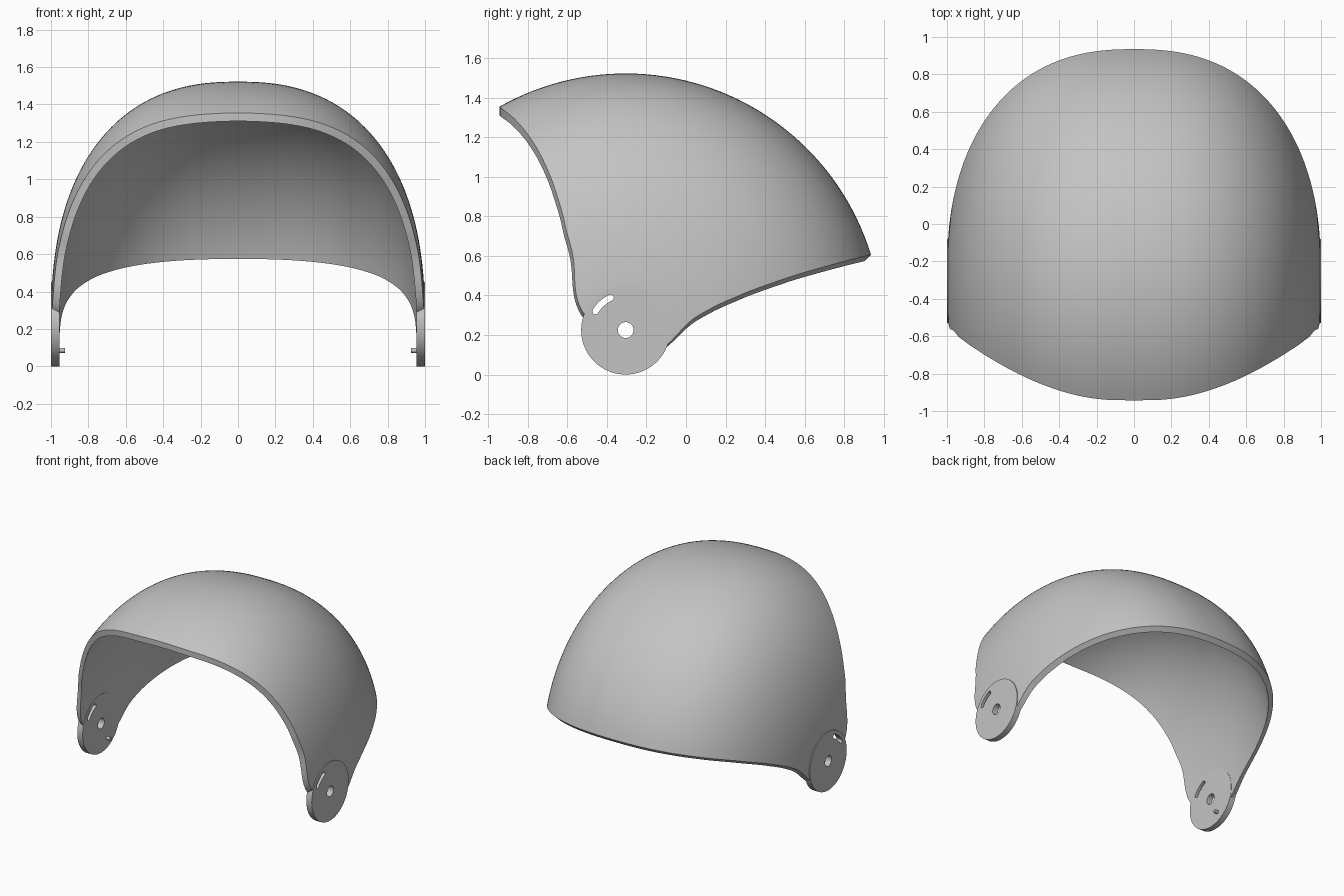
import bpy, bmesh, math

if "Cube" in bpy.data.objects:
    bpy.data.objects.remove(bpy.data.objects["Cube"])

PIVOT_Y, PIVOT_Z = -0.305, 0.225   # hinge axis, also the axis of the dome
RADIUS, POWER = 1.297, 2.4         # dome radius and squareness of its section
THICK, FLARE = 0.038, 0.022        # wall thickness, lean of the rim faces
START = 0.205                      # the wall begins inside the hinge discs

grey = bpy.data.materials.new("shell_grey")
grey.use_nodes = True
grey.diffuse_color = (0.55, 0.55, 0.55, 1)
grey.node_tree.nodes["Principled BSDF"].inputs["Base Color"].default_value = grey.diffuse_color


def finish(name, bm, angle=35):
    bmesh.ops.recalc_face_normals(bm, faces=bm.faces[:])
    mesh = bpy.data.meshes.new(name)
    bm.to_mesh(mesh)
    bm.free()
    mesh.materials.append(grey)
    obj = bpy.data.objects.new(name, mesh)
    bpy.context.collection.objects.link(obj)
    bpy.ops.object.select_all(action="DESELECT")
    obj.select_set(True)
    bpy.context.view_layer.objects.active = obj
    bpy.ops.object.shade_smooth_by_angle(angle=math.radians(angle))
    return obj


def polar(points):
    """Side-profile points as (distance, angle) about the hinge axis."""
    return [(math.hypot(y - PIVOT_Y, z - PIVOT_Z), math.atan2(z - PIVOT_Z, y - PIVOT_Y))
            for y, z in points]


def smooth_lookup(table, r):
    """Cubic interpolation of the angle at distance r."""
    if r <= table[0][0]:
        return table[0][1]
    if r >= table[-1][0]:
        return table[-1][1]

    def slope(i):
        a, b = table[max(i - 1, 0)], table[min(i + 1, len(table) - 1)]
        return (b[1] - a[1]) / (b[0] - a[0])

    i = max(k for k in range(len(table) - 1) if table[k][0] <= r)
    (r0, a0), (r1, a1) = table[i], table[i + 1]
    h = r1 - r0
    t = (r - r0) / h
    return ((2*t**3 - 3*t**2 + 1) * a0 + (t**3 - 2*t**2 + t) * h * slope(i)
            + (3*t**2 - 2*t**3) * a1 + (t**3 - t**2) * h * slope(i + 1))


# Side profiles of the two rims, from the hinge outwards
front_rim = polar([(-0.51, 0.30), (-0.565, 0.54), (-0.61, 0.75), (-0.66, 0.93),
                   (-0.72, 1.08), (-0.79, 1.20), (-0.87, 1.295), (-0.94, 1.35)])
back_rim = polar([(-0.11, 0.12), (-0.08, 0.165), (0, 0.25), (0.1, 0.32),
                  (0.27, 0.40), (0.5, 0.485), (0.7, 0.545), (0.94, 0.607)])


# Dome shell: strips around the hinge axis, swept from one side to the other
def build_shell():
    bm = bmesh.new()
    rows, cols = 160, 48
    phi0 = math.asin((START / RADIUS) ** (POWER / 2))
    rings = []
    for i in range(rows + 1):
        phi = phi0 + (math.pi - 2 * phi0) * i / rows
        c = math.cos(phi)
        x = math.copysign(abs(c) ** (2 / POWER), c)
        r = RADIUS * math.sin(phi) ** (2 / POWER)
        nx = math.copysign(abs(x) ** (POWER - 1), x)
        nr = (r / RADIUS) ** (POWER - 1) / RADIUS
        length = math.hypot(nx, nr)
        first, last = smooth_lookup(front_rim, r), smooth_lookup(back_rim, r)
        layers = []
        for depth, lean in ((0, 0), (THICK, FLARE / r)):
            px, pr = x - depth * nx / length, r - depth * nr / length
            a, b = first + lean, last - lean
            angles = [a + (b - a) * j / cols for j in range(cols + 1)]
            layers.append([bm.verts.new((px, PIVOT_Y + pr * math.cos(t),
                                         PIVOT_Z + pr * math.sin(t))) for t in angles])
        rings.append(layers[0] + layers[1][::-1])
    count = len(rings[0])
    for a, b in zip(rings, rings[1:]):
        for j in range(count):
            k = (j + 1) % count
            bm.faces.new((a[j], a[k], b[k], b[j]))
    # Close the two ends
    for ring in (rings[0], rings[-1]):
        for j in range(cols):
            bm.faces.new((ring[j], ring[j + 1], ring[-2 - j], ring[-1 - j]))
    finish("dome_shell", bm)


def arc(radius, start, end, steps, cy=0.0, cz=0.0):
    return [(cy + radius * math.cos(start + (end - start) * i / steps),
             cz + radius * math.sin(start + (end - start) * i / steps)) for i in range(steps + 1)]


# Hinge disc outline, pivot hole and curved slot
def disc_loops():
    s0, s1, mid, half = math.radians(115), math.radians(148), 0.18, 0.016
    tips = [(mid * math.cos(s), mid * math.sin(s)) for s in (s0, s1)]
    slot = (arc(mid + half, s0, s1, 10)
            + arc(half, s1, s1 + math.pi, 8, *tips[1])[1:-1]
            + arc(mid - half, s1, s0, 10)
            + arc(half, s0 + math.pi, s0 + 2 * math.pi, 8, *tips[0])[1:-1])
    return [arc(0.225, 0, 2 * math.pi, 72)[:-1], arc(0.04, 0, 2 * math.pi, 32)[:-1], slot]


def build_plate(name, loops, cy, cz, x0, x1):
    """Flat plate with holes, spanning x0 to x1."""
    bm = bmesh.new()
    edges = []
    for loop in loops:
        verts = [bm.verts.new((x0, cy + y, cz + z)) for y, z in loop]
        edges += [bm.edges.new((v, verts[i - 1])) for i, v in enumerate(verts)]
    bmesh.ops.triangle_fill(bm, use_beauty=True, edges=edges, normal=(1, 0, 0))
    made = bmesh.ops.extrude_face_region(bm, geom=bm.faces[:], use_keep_orig=True)["geom"]
    moved = [g for g in made if isinstance(g, bmesh.types.BMVert)]
    bmesh.ops.translate(bm, verts=moved, vec=(x1 - x0, 0, 0))
    finish(name, bm)


build_shell()
for side, s in (("left", 1), ("right", -1)):
    build_plate(side + "_hinge_disc", disc_loops(), PIVOT_Y, PIVOT_Z, s * 0.954, s * 1.0)
    # Small stop peg on the inner face
    build_plate(side + "_stop_peg", [arc(0.013, 0, 2 * math.pi, 20)[:-1]],
                -0.23, 0.085, s * 0.925, s * 0.96)
